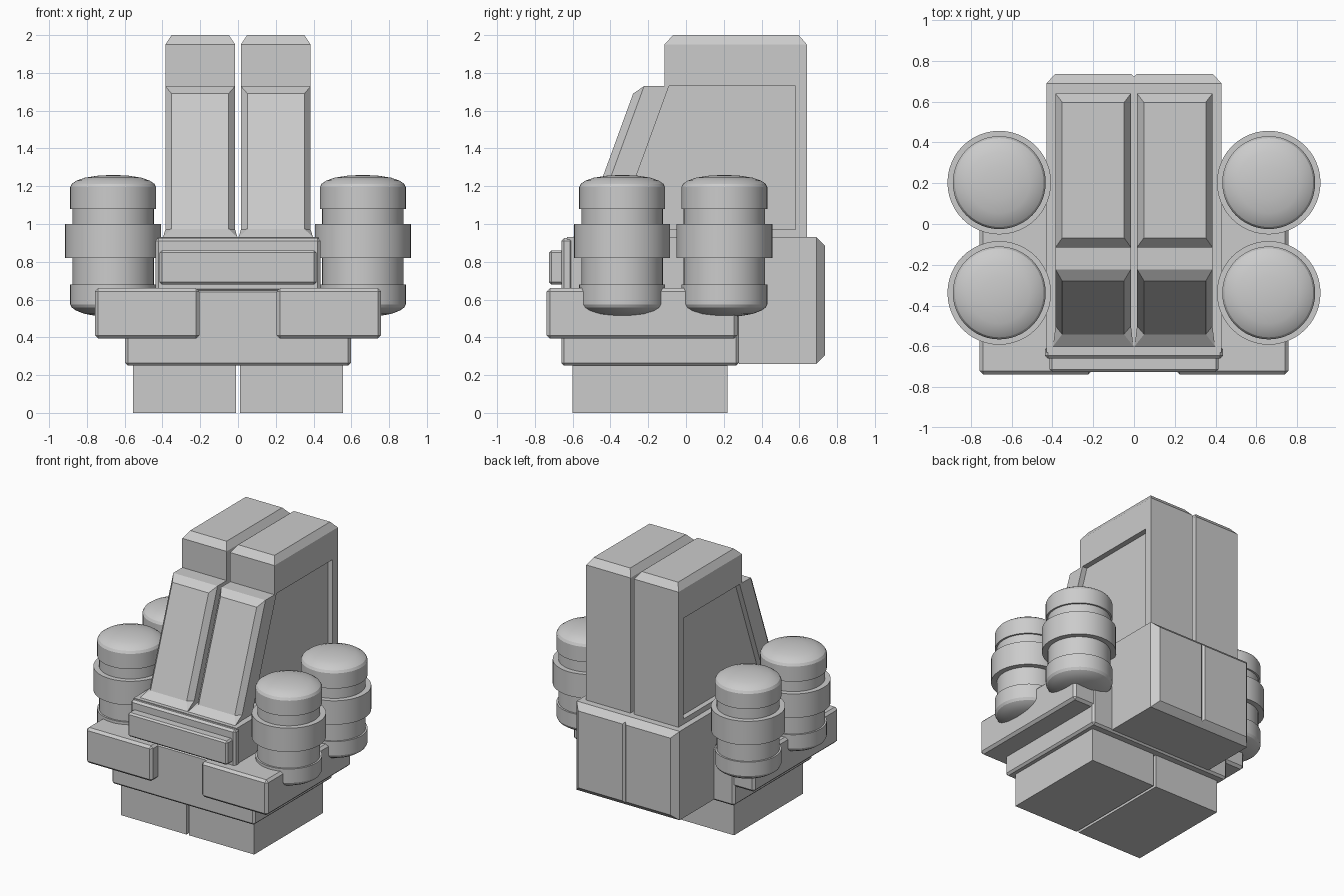
import bpy, bmesh, math

if "Cube" in bpy.data.objects:
    bpy.data.objects.remove(bpy.data.objects["Cube"])


def link(name, bm):
    bmesh.ops.recalc_face_normals(bm, faces=bm.faces)
    me = bpy.data.meshes.new(name)
    bm.to_mesh(me)
    bm.free()
    ob = bpy.data.objects.new(name, me)
    bpy.context.collection.objects.link(ob)
    return ob


def box(name, x, y, z, bevel=0):
    bm = bmesh.new()
    bmesh.ops.create_cube(bm, size=1)
    for v in bm.verts:
        v.co = [r[0] if c < 0 else r[1] for c, r in zip(v.co, (x, y, z))]
    if bevel:
        bmesh.ops.bevel(bm, geom=bm.edges[:], offset=bevel, segments=1, affect='EDGES')
    return link(name, bm)


def hull(name, pts):
    bm = bmesh.new()
    for p in pts:
        bm.verts.new(p)
    bmesh.ops.convex_hull(bm, input=bm.verts[:])
    bmesh.ops.dissolve_limit(bm, angle_limit=0.01, verts=bm.verts[:], edges=bm.edges[:])
    return link(name, bm)


def prism(name, profile, x0, x1):
    bm = bmesh.new()
    f = bm.faces.new([bm.verts.new((x0, y, z)) for y, z in profile])
    r = bmesh.ops.extrude_face_region(bm, geom=[f])
    for v in r['geom']:
        if isinstance(v, bmesh.types.BMVert):
            v.co.x = x1
    return link(name, bm)


def lathe(name, profile, cx, cy, sides=48):
    bm = bmesh.new()
    vs = [bm.verts.new((cx + r, cy, z)) for r, z in profile]
    es = [bm.edges.new(p) for p in zip(vs, vs[1:])]
    bmesh.ops.spin(bm, geom=vs + es, cent=(cx, cy, 0), axis=(0, 0, 1),
                   angle=2 * math.pi, steps=sides)
    bmesh.ops.remove_doubles(bm, verts=bm.verts[:], dist=0.0005)
    ob = link(name, bm)
    bpy.ops.object.select_all(action='DESELECT')
    ob.select_set(True)
    bpy.context.view_layer.objects.active = ob
    bpy.ops.object.shade_smooth_by_angle(angle=math.radians(25))
    return ob


# Central body
box("lower_hull", (-0.597, 0.597), (-0.66, 0.28), (0.25, 0.655), 0.015)
box("deck", (-0.43, 0.43), (-0.63, 0.30), (0.5, 0.93))
box("deck_lip", (-0.437, 0.437), (-0.66, -0.60), (0.64, 0.925), 0.015)
box("front_bar", (-0.415, 0.415), (-0.725, -0.62), (0.68, 0.86), 0.012)

# Tank outline, bottom to top
TANK = [(0, .508), (.08, .512), (.15, .524), (.195, .541), (.218, .557), (.228, .575),
        (.228, .68), (.215, .68), (.215, .82), (.254, .82), (.254, 1.0), (.215, 1.0),
        (.215, 1.08), (.228, 1.08), (.228, 1.195), (.218, 1.213), (.195, 1.229),
        (.15, 1.245), (.08, 1.256), (0, 1.26)]

for s, side in ((1, "right"), (-1, "left")):
    def span(a, b):
        return tuple(sorted((s * a, s * b)))

    # Foot and side slab
    box("foot_" + side, span(0.01, 0.555), (-0.60, 0.22), (0, 0.27))
    box("side_slab_" + side, span(0.205, 0.758), (-0.738, 0.272), (0.393, 0.66), 0.018)

    # Rear block with chamfered back
    pts = [(s * x, y, z) for x in (0, 0.43) for y in (0.28, 0.69) for z in (0.26, 0.93)]
    pts += [(s * x, 0.737, z) for x in (0.015, 0.385) for z in (0.305, 0.885)]
    pts += [(0, 0.722, z) for z in (0.29, 0.90)]
    hull("rear_block_" + side, pts)

    # Tower with recessed outer side
    tower = prism("tower_" + side, [(-0.515, 0.93), (-0.222, 1.73), (-0.115, 1.73),
                  (-0.115, 1.95), (0.64, 1.95), (0.64, 0.93)], s * 0.015, s * 0.385)
    cut = prism("recess_cutter_" + side, [(-0.367, 0.97), (-0.09, 1.73), (0.58, 1.73),
                (0.58, 0.97)], s * 0.345, s * 0.5)
    cut.hide_render = True
    cut.hide_viewport = True
    mod = tower.modifiers.new("recess", 'BOOLEAN')
    mod.operation = 'DIFFERENCE'
    mod.solver = 'EXACT'
    mod.object = cut

    # Tower cap
    pts = [(s * x, y, 1.95) for x in (0.015, 0.385) for y in (-0.115, 0.64)]
    pts += [(s * x, y, 2.0) for x in (0.048, 0.352) for y in (-0.068, 0.597)]
    hull("tower_cap_" + side, pts)

    # Sloped front panel and its flared foot
    pts = [(s * x, y, z) for x in (0.015, 0.385) for y, z in ((-0.222, 1.73), (-0.515, 0.93))]
    pts += [(s * x, y, z) for x in (0.05, 0.352) for y, z in ((-0.28, 1.69), (-0.557, 0.93))]
    hull("front_panel_" + side, pts)
    pts = [(s * x, -0.541, 0.973) for x in (0.05, 0.352)]
    pts += [(s * x, -0.60, 0.93) for x in (0.003, 0.397)]
    pts += [(s * x, y, z) for x in (0.015, 0.385) for y, z in ((-0.50, 0.93), (-0.50, 0.97))]
    hull("panel_foot_" + side, pts)

    # Tanks
    for where, y in (("front", -0.338), ("rear", 0.203)):
        lathe(f"tank_{where}_{side}", TANK, s * 0.661, y)
